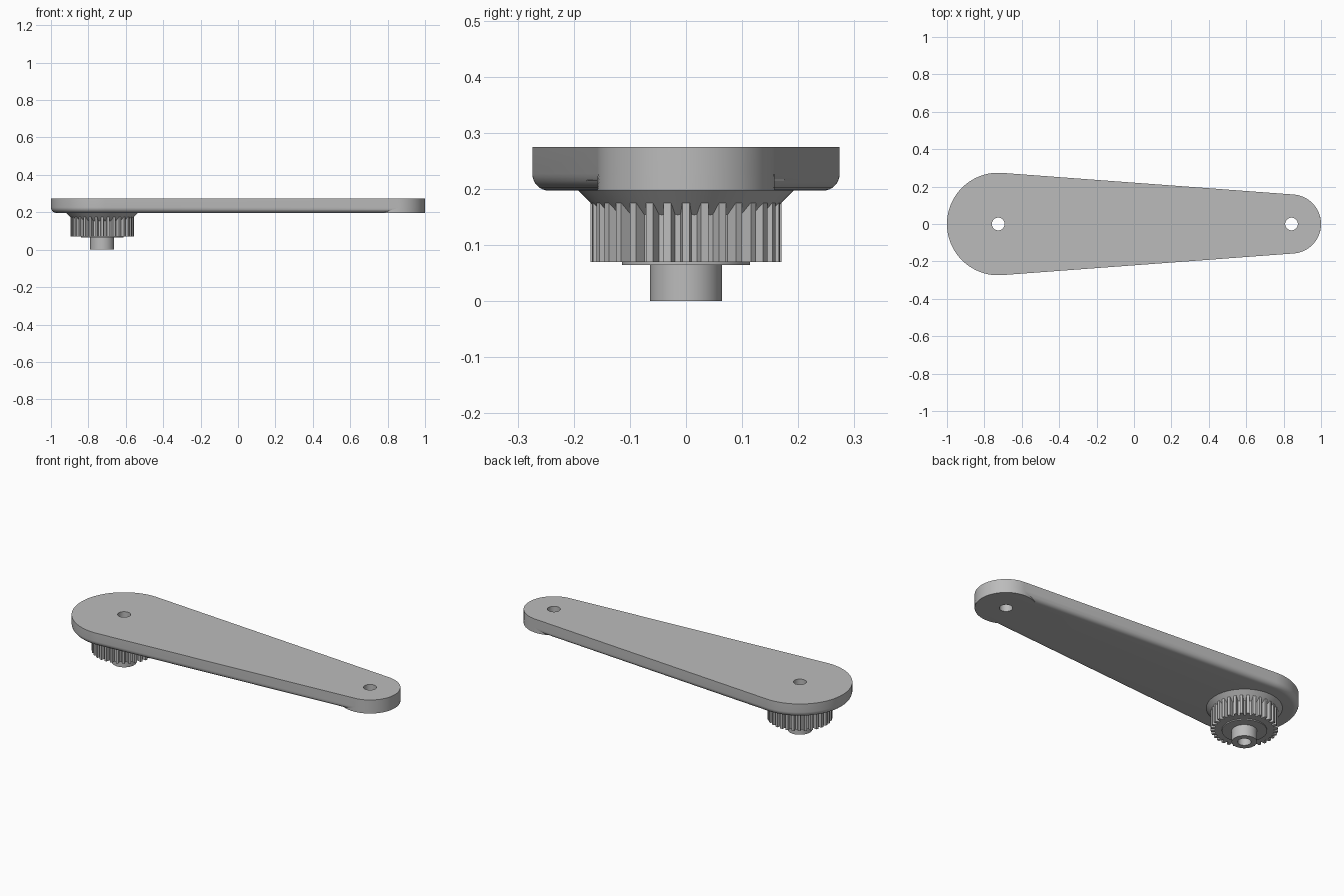
import bpy, bmesh
from math import acos, cos, sin, pi

if "Cube" in bpy.data.objects:
    bpy.data.objects.remove(bpy.data.objects["Cube"])

BIG_X, BIG_R = -0.726, 0.274      # wide end of the arm
SMALL_X, SMALL_R = 0.842, 0.158   # narrow end of the arm
BOTTOM, TOP = 0.197, 0.275
FILLET, HOLE = 0.03, 0.034

grey = bpy.data.materials.new("grey")
grey.use_nodes = True
colour = (0.5, 0.5, 0.5, 1)
grey.diffuse_color = colour
grey.node_tree.nodes["Principled BSDF"].inputs["Base Color"].default_value = colour


def make(name, bm):
    bmesh.ops.recalc_face_normals(bm, faces=bm.faces)
    mesh = bpy.data.meshes.new(name)
    bm.to_mesh(mesh)
    bm.free()
    mesh.materials.append(grey)
    ob = bpy.data.objects.new(name, mesh)
    bpy.context.collection.objects.link(ob)
    return ob


def activate(ob):
    bpy.ops.object.select_all(action='DESELECT')
    ob.select_set(True)
    bpy.context.view_layer.objects.active = ob


def smooth(ob):
    activate(ob)
    bpy.ops.object.shade_smooth_by_angle(angle=0.45)


def loft(name, rings, close=False):
    """Join rings of points; cap the ends, or close the loop into a tube."""
    bm = bmesh.new()
    rows = [[bm.verts.new(p) for p in ring] for ring in rings]
    pairs = list(zip(rows, rows[1:]))
    if close:
        pairs.append((rows[-1], rows[0]))
    else:
        bm.faces.new(rows[0])
        bm.faces.new(rows[-1])
    for a, b in pairs:
        for i in range(len(a)):
            j = (i + 1) % len(a)
            bm.faces.new((a[i], a[j], b[j], b[i]))
    return make(name, bm)


def circle(x, r, z, n=64):
    return [(x + r * cos(2 * pi * i / n), r * sin(2 * pi * i / n), z) for i in range(n)]


def arc(x, r, start, end, z, n):
    angles = [start + (end - start) * i / n for i in range(n + 1)]
    return [(x + r * cos(t), r * sin(t), z) for t in angles]


def arm_outline(inset, z):
    """Tapered outline; the narrow round end keeps its full radius."""
    a = acos((BIG_R - SMALL_R) / (SMALL_X - BIG_X))
    b = a + acos((SMALL_R - inset) / SMALL_R)
    return (arc(SMALL_X, SMALL_R, -b, b, z, 48)
            + arc(BIG_X, BIG_R - inset, a, 2 * pi - a, z, 64))


# Arm with a rounded lower edge
rings = []
for i in range(9):
    t = pi / 2 * i / 8
    rings.append(arm_outline(FILLET * (1 - sin(t)), BOTTOM + FILLET * (1 - cos(t))))
rings.append(arm_outline(0, TOP))
arm = loft("arm", rings)

# Bore the pivot hole at each end
for x in (BIG_X, SMALL_X):
    cutter = loft("hole_cutter", [circle(x, HOLE, 0.1), circle(x, HOLE, 0.4)])
    cutter.hide_render = True
    activate(arm)
    cut = arm.modifiers.new("hole", 'BOOLEAN')
    cut.operation, cut.solver, cut.object = 'DIFFERENCE', 'EXACT', cutter
    bpy.ops.object.modifier_apply(modifier=cut.name)
    bpy.data.objects.remove(cutter)
smooth(arm)

# Hub: hollow shaft, thin flange, gear core and flared collar
profile = [(HOLE, 0), (0.064, 0), (0.064, 0.064), (0.114, 0.064), (0.114, 0.071),
           (0.148, 0.071), (0.148, 0.153), (0.193, 0.198), (HOLE, 0.198)]
smooth(loft("hub", [circle(BIG_X, r, z) for r, z in profile], close=True))

# Gear teeth around the hub
TEETH = 32


def tooth_ring(z):
    pts = []
    for k in range(TEETH):
        for part, r in ((-0.34, 0.149), (-0.2, 0.17), (0.2, 0.17), (0.34, 0.149)):
            t = 2 * pi * (k + part) / TEETH
            pts.append((BIG_X + r * cos(t), r * sin(t), z))
    return pts


def inner_ring(z):
    return circle(BIG_X, 0.11, z, TEETH * 4)


loft("gear_teeth", [tooth_ring(0.07), tooth_ring(0.175),
                    inner_ring(0.175), inner_ring(0.07)], close=True)
